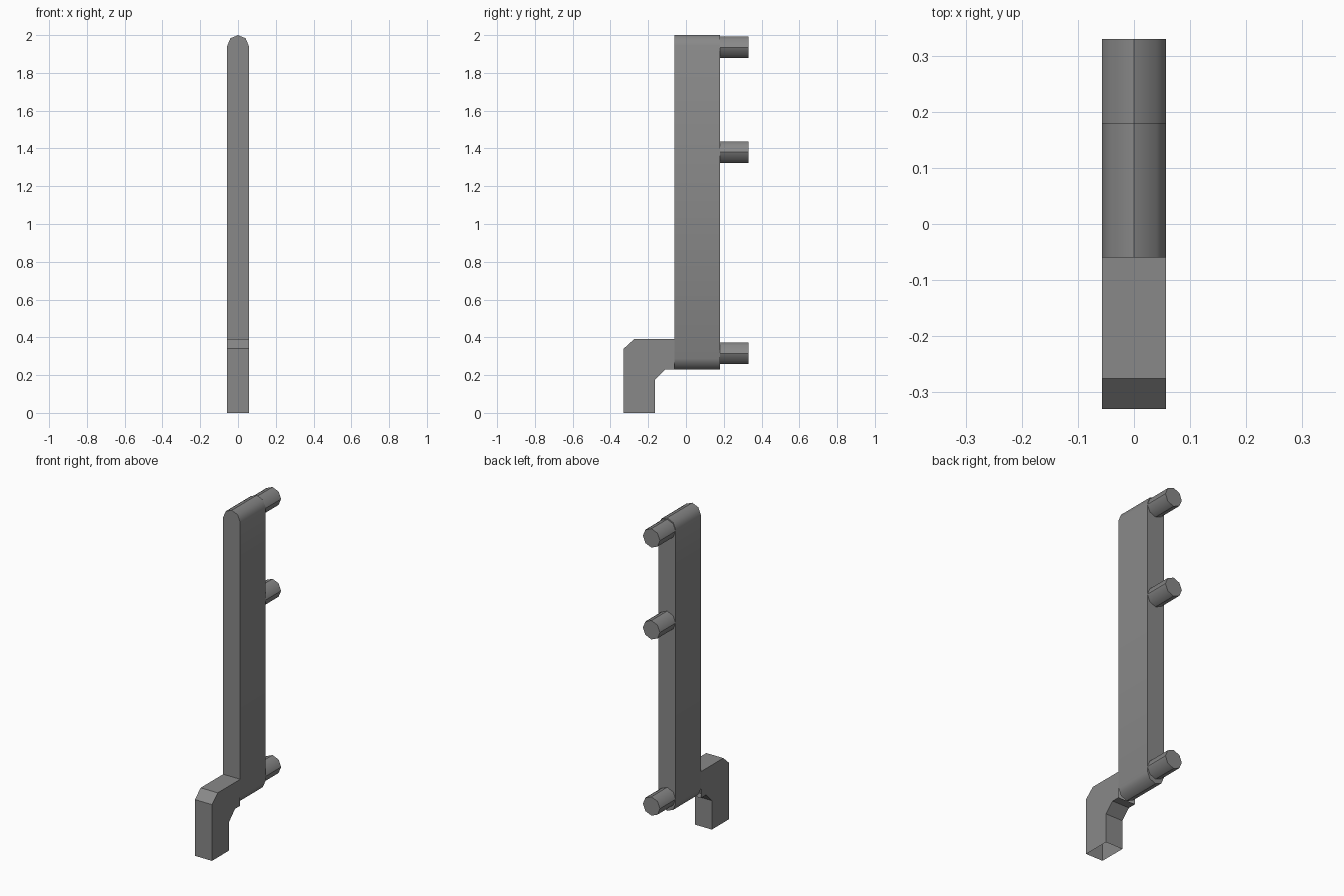
import bpy, bmesh, math
from mathutils import Vector

cube = bpy.data.objects.get("Cube")
if cube:
    bpy.data.objects.remove(cube)

grey = bpy.data.materials.new("mid grey")
grey.use_nodes = True
colour = (0.25, 0.25, 0.25, 1)
grey.diffuse_color = colour
grey.node_tree.nodes["Principled BSDF"].inputs["Base Color"].default_value = colour

R = 0.057


def arc(cz, start, end, steps):
    """Points in the XZ plane on a circle round (0, cz), angles in degrees."""
    angles = [math.radians(start + (end - start) * i / steps) for i in range(steps + 1)]
    return [(R * math.cos(a), cz + R * math.sin(a)) for a in angles]


def prism(name, outline, direction, smooth=False, sharp=None, open_sides=None):
    """Extrude a closed outline of 3D points; drop faces chosen by open_sides."""
    bm = bmesh.new()
    base = bm.faces.new([bm.verts.new(p) for p in outline])
    grown = bmesh.ops.extrude_face_region(bm, geom=[base], use_keep_orig=True)
    moved = [v for v in grown["geom"] if isinstance(v, bmesh.types.BMVert)]
    bmesh.ops.translate(bm, verts=moved, vec=direction)
    bmesh.ops.recalc_face_normals(bm, faces=bm.faces)
    bm.normal_update()
    axis = Vector(direction).normalized()
    for f in bm.faces:
        f.smooth = smooth and abs(f.normal.dot(axis)) < 0.5
    for e in bm.edges:
        along = (e.verts[1].co - e.verts[0].co).normalized()
        e.smooth = abs(along.dot(axis)) > 0.5 and not (sharp and sharp(e.verts[0].co))
    if open_sides:
        gone = [f for f in bm.faces if open_sides(f)]
        bmesh.ops.delete(bm, geom=gone, context="FACES")
    mesh = bpy.data.meshes.new(name)
    bm.to_mesh(mesh)
    bm.free()
    mesh.materials.append(grey)
    obj = bpy.data.objects.new(name, mesh)
    bpy.context.collection.objects.link(obj)
    return obj


# Tall handle bar with rounded ends, creased along its top and bottom ridges
ends = arc(2 - R, 0, 180, 4) + arc(0.23 + R, 180, 360, 4)
prism("handle_bar", [(x, -0.06, z) for x, z in ends], (0, 0.24, 0),
      smooth=True, sharp=lambda p: abs(p.x) < 0.001)

# Three eight-sided pegs on the back, creased at each quarter
for label, z in (("top", 1.935), ("middle", 1.38), ("bottom", 0.315)):
    ring = arc(z, 0, 360, 8)[:-1]
    prism(label + "_peg", [(x, 0.18, h) for x, h in ring], (0, 0.15, 0), smooth=True,
          sharp=lambda p, z=z: min(abs(p.x), abs(p.z - z)) < 0.001)

# Hollow bent foot, open underneath and where it meets the bar
bend = [(-0.33, 0), (-0.33, 0.34), (-0.275, 0.39), (-0.06, 0.39),
        (-0.06, 0.23), (-0.11, 0.23), (-0.165, 0.175), (-0.165, 0)]
prism("bent_foot", [(-R, y, z) for y, z in bend], (2 * R, 0, 0),
      open_sides=lambda f: f.calc_center_median().z < 0.001
      or f.calc_center_median().y > -0.061)
